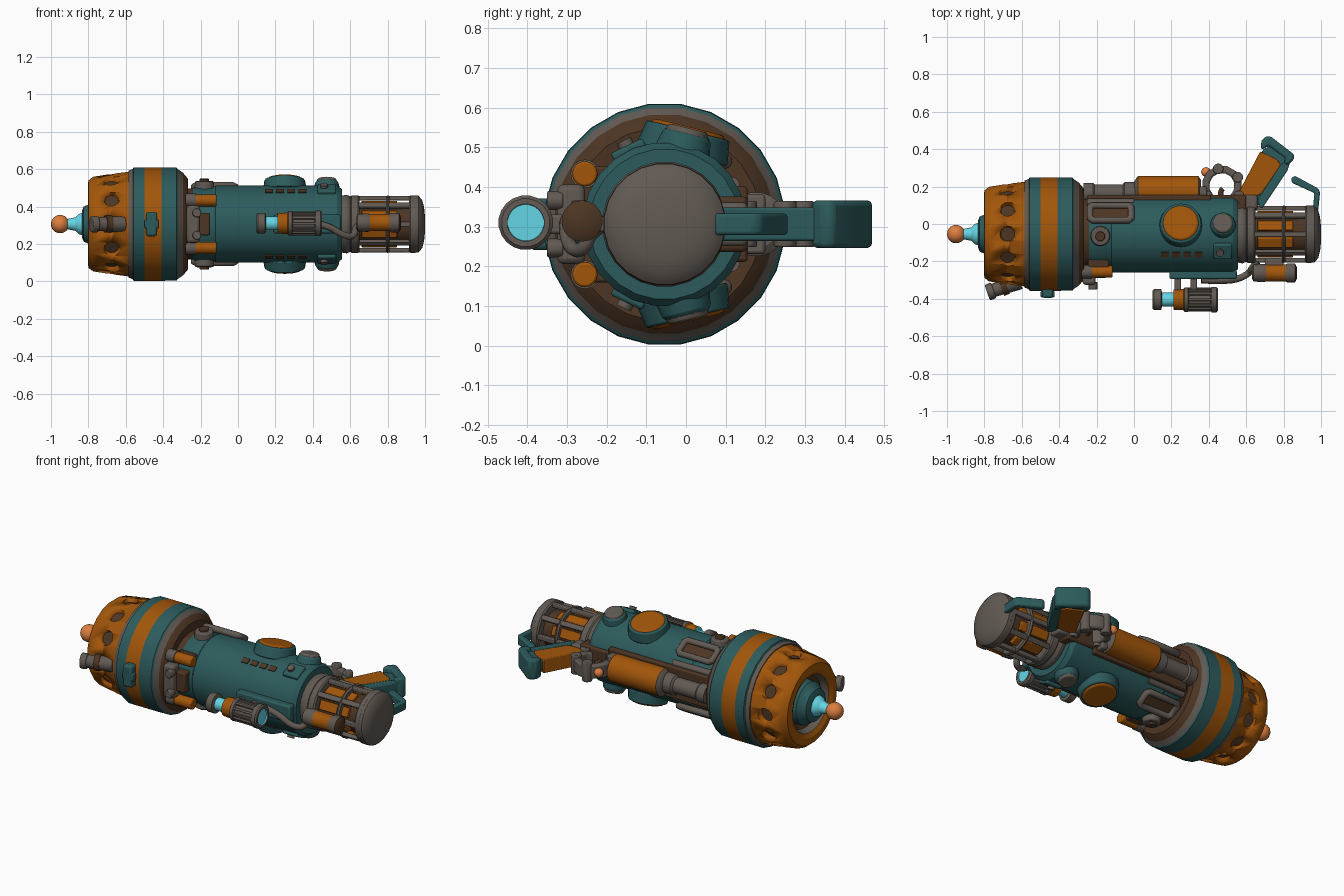
import bpy, bmesh, math
from mathutils import Vector, Matrix

if "Cube" in bpy.data.objects:
    bpy.data.objects.remove(bpy.data.objects["Cube"])

CY, CZ = -0.054, 0.306          # main axis runs along x through here

def mat(name, c):
    m = bpy.data.materials.new(name)
    m.diffuse_color = (*c, 1)
    m.use_nodes = True
    m.node_tree.nodes["Principled BSDF"].inputs["Base Color"].default_value = m.diffuse_color
    return m

ORANGE = mat("orange", (.36, .092, .003))
TEAL = mat("teal", (.026, .105, .108))
GREY = mat("warm_grey", (.122, .102, .087))
BROWN = mat("dark_brown", (.075, .036, .017))
CYAN = mat("cyan_glow", (.13, .66, .78))
BALL = mat("light_orange", (.72, .21, .05))

def finish(name, bm, mats, bevel=0, angle=32):
    bmesh.ops.recalc_face_normals(bm, faces=bm.faces[:])
    me = bpy.data.meshes.new(name)
    bm.to_mesh(me)
    bm.free()
    for m in mats:
        me.materials.append(m)
    ob = bpy.data.objects.new(name, me)
    bpy.context.collection.objects.link(ob)
    if bevel:
        b = ob.modifiers.new("bevel", 'BEVEL')
        b.width, b.segments, b.limit_method = bevel, 2, 'ANGLE'
    bpy.ops.object.select_all(action='DESELECT')
    bpy.context.view_layer.objects.active = ob
    ob.select_set(True)
    bpy.ops.object.shade_smooth_by_angle(angle=math.radians(angle))
    return ob

def lathe(name, prof, mats, c=(CY, CZ), n=24):
    """Revolve (x, r) points around x; one material per profile segment."""
    bm = bmesh.new()
    used = list(dict.fromkeys(mats))
    rings = []
    for x, r in prof:
        rings.append([bm.verts.new((x, c[0] + r * math.cos((i + .5) * math.tau / n),
                                    c[1] + r * math.sin((i + .5) * math.tau / n))) for i in range(n)])
    for k in range(len(prof) - 1):
        for i in range(n):
            j = (i + 1) % n
            f = bm.faces.new((rings[k][i], rings[k][j], rings[k + 1][j], rings[k + 1][i]))
            f.material_index = used.index(mats[k])
    for ring, m in ((rings[0], mats[0]), (rings[-1], mats[-1])):
        bm.faces.new(ring).material_index = used.index(m)
    return finish(name, bm, used)

def cyl(name, p0, p1, r0, m, r1=None, n=20, bevel=0):
    p0, p1 = Vector(p0), Vector(p1)
    bm = bmesh.new()
    bmesh.ops.create_cone(bm, cap_ends=True, segments=n, radius1=r0,
                          radius2=r0 if r1 is None else r1, depth=(p1 - p0).length)
    q = (p1 - p0).to_track_quat('Z', 'Y').to_matrix().to_4x4()
    bm.transform(Matrix.Translation((p0 + p1) / 2) @ q)
    return finish(name, bm, [m], bevel)

def box(name, c, s, m, bevel=.008, rot=None):
    bm = bmesh.new()
    bmesh.ops.create_cube(bm, size=1)
    R = rot.to_4x4() if rot else Matrix()
    bm.transform(Matrix.Translation(c) @ R @ Matrix.Diagonal((*s, 1)))
    return finish(name, bm, [m], bevel)

def ball(name, c, r, m):
    bm = bmesh.new()
    bmesh.ops.create_uvsphere(bm, u_segments=20, v_segments=12, radius=r)
    bm.transform(Matrix.Translation(c))
    return finish(name, bm, [m])

def prism(name, pts, half, m, bevel=.01, hole=None):
    """Extrude an xy outline along z; hole is a matching inner outline."""
    bm = bmesh.new()
    vs = [bm.verts.new((x, y, CZ - half)) for x, y in pts]
    if hole:
        hs = [bm.verts.new((x, y, CZ - half)) for x, y in hole]
        fs = [bm.faces.new((vs[i - 1], vs[i], hs[i], hs[i - 1])) for i in range(len(vs))]
    else:
        fs = [bm.faces.new(vs)]
    top = bmesh.ops.extrude_face_region(bm, geom=fs)['geom']
    bmesh.ops.translate(bm, verts=[v for v in top if isinstance(v, bmesh.types.BMVert)], vec=(0, 0, 2 * half))
    return finish(name, bm, [m], bevel)

def tube(name, pts, r, m, cyclic=False):
    cu = bpy.data.curves.new(name, 'CURVE')
    cu.dimensions, cu.bevel_depth, cu.bevel_resolution, cu.use_fill_caps = '3D', r, 3, True
    sp = cu.splines.new('POLY' if cyclic else 'NURBS')
    sp.points.add(len(pts) - 1)
    for p, co in zip(sp.points, pts):
        p.co = (*co, 1)
    sp.use_cyclic_u = cyclic
    if not cyclic:
        sp.use_endpoint_u, sp.order_u = True, 3
    cu.materials.append(m)
    bpy.context.collection.objects.link(bpy.data.objects.new(name, cu))

def rad(x, a, r):
    """Point at distance r from the axis; a in degrees from +y towards +z."""
    a = math.radians(a)
    return Vector((x, CY + r * math.cos(a), CZ + r * math.sin(a)))

def turn(a):
    return Matrix.Rotation(math.radians(a), 3, 'X')

# muzzle with a ring of round vents
muzzle = lathe("muzzle_shell", [(-.73, .12), (-.75, .155), (-.79, .17), (-.803, .195), (-.80, .235), (-.775, .255),
               (-.68, .27), (-.57, .284), (-.57, .12)], [BROWN, GREY] + [ORANGE] * 6)
cutter = bmesh.new()
for k in range(12):
    d = rad(0, 30 * k, 1) - Vector((0, CY, CZ))
    M = Matrix.Translation(rad(-.675, 30 * k, .262)) @ d.to_track_quat('Z', 'Y').to_matrix().to_4x4()
    bmesh.ops.create_cone(cutter, cap_ends=True, segments=14, radius1=.036, radius2=.048, depth=.06, matrix=M)
    cyl("muzzle_vent", rad(-.675, 30 * k, .225), rad(-.675, 30 * k, .241), .041, BROWN, n=14)
cut = finish("vent_cutter", cutter, [ORANGE])
cut.hide_render = True
bo = muzzle.modifiers.new("vents", 'BOOLEAN')
bo.object, bo.solver = cut, 'EXACT'
bpy.context.view_layer.objects.active = muzzle
bpy.ops.object.modifier_apply(modifier="vents")
bpy.data.objects.remove(cut)
lathe("muzzle_hub", [(-.70, .13), (-.78, .125), (-.80, .105), (-.825, .095), (-.835, .07)], [TEAL] * 4)
lathe("glow_cone", [(-.82, .065), (-.85, .055), (-.87, .036), (-.92, .026)], [CYAN] * 3)
ball("tip_ball", (-.951, CY, CZ), .049, BALL)

# striped drum
lathe("drum", [(-.585, .27), (-.585, .288), (-.562, .298), (-.558, .306), (-.50, .306), (-.41, .306), (-.328, .304),
               (-.322, .296), (-.295, .278), (-.268, .245), (-.275, .19)],
      [GREY, GREY, TEAL, TEAL, ORANGE, TEAL, TEAL, GREY, BROWN, BROWN])

# main body and rear collar
lathe("body", [(-.30, .192), (-.24, .192), (-.225, .2), (-.13, .2), (-.12, .207), (.53, .207), (.555, .19), (.555, .12)],
      [BROWN, TEAL, TEAL, TEAL, TEAL, TEAL, TEAL])
lathe("rear_collar", [(.54, .15), (.58, .158), (.60, .15), (.62, .112), (.96, .105)], [GREY, GREY, BROWN, BROWN])

# rear cage: rings, bars, orange slats and cap
for x0, x1 in ((.60, .65), (.79, .81), (.915, .955)):
    lathe("cage_ring", [(x0, .11), (x0, .148), (x0 + .008, .155), (x1 - .008, .155), (x1, .148), (x1, .11)], [GREY] * 5)
for k in range(8):
    a = 45 * k
    box("cage_bar", rad(.78, a, .139), (.32, .024, .03), GREY, .005, turn(a))
    box("cage_slat", rad(.755, a + 22.5, .112), (.19, .026, .055), ORANGE, .004, turn(a + 22.5))
lathe("end_cap", [(.945, .155), (.965, .153), (.972, .145), (.985, .128), (.995, .09), (1.0, .04)], [GREY] * 5)

# details mirrored on top and underside
for s in (1, -1):
    a = 76 * s
    cyl("round_panel_rim", rad(.25, a, .18), rad(.25, a, .244), .118, TEAL, .108, 24, .006)
    cyl("round_panel", rad(.25, a, .22), rad(.25, a, .253), .104, ORANGE, .092, 24, .008)
    cyl("rear_dome", rad(.475, a, .17), rad(.475, a, .238), .075, TEAL, .06, 20, .012)
    cyl("rear_dome_plate", rad(.475, a, .22), rad(.475, a, .25), .06, GREY, .05, 16, .006)
    cyl("gauge", rad(-.18, 93 * s, .17), rad(-.18, 93 * s, .23), .056, GREY, .05, 18, .006)
    cyl("gauge_knob", rad(-.18, 93 * s, .22), rad(-.18, 93 * s, .243), .026, BROWN, n=14, bevel=.004)
    # slotted frame
    b = 58 * s
    R = turn(b)
    corners = [(-.11, -.032), (-.095, -.046), (.095, -.046), (.11, -.032),
               (.11, .032), (.095, .046), (-.095, .046), (-.11, .032)]
    tube("slot_frame", [rad(-.125, b, .215) + R @ Vector((u, 0, v)) for u, v in corners], .019, GREY, True)
    box("slot_floor", rad(-.125, b, .195), (.2, .03, .08), BROWN, 0, R)
    # vent squares and small lid
    for k in range(4):
        box("vent_square", rad(.165 + .06 * k, 122 * s, .205), (.042, .012, .032), BROWN, 0, turn(122 * s))
    box("small_lid", rad(.475, 116 * s, .205), (.1, .03, .09), TEAL, .008, turn(116 * s))
    cyl("lid_button", rad(.46, 116 * s, .2), rad(.46, 116 * s, .235), .02, GREY, n=12)
    # pegs behind the drum
    z = CZ + .127 * s
    cyl("orange_peg", (-.25, -.255, z), (-.115, -.255, z), .032, ORANGE, n=16, bevel=.006)
    cyl("peg_sleeve", (-.28, -.255, z), (-.225, -.255, z), .036, GREY, n=16)
    box("peg_mount", (-.19, -.22, z), (.11, .06, .04), BROWN)
    cyl("side_clamp_pin", (-.22, -.31, CZ + .06 * s), (-.22, -.35, CZ + .06 * s), .024, GREY, n=12, bevel=.004)

# clamp behind the drum on the near side
box("side_clamp", (-.24, -.29, CZ), (.07, .07, .2), GREY, .015)
box("side_clamp_foot", (-.2, -.25, CZ), (.1, .08, .12), BROWN)
# muzzle sight and drum clip
cyl("sight_tube", (-.78, -.365, CZ), (-.61, -.305, CZ), .034, GREY, .045, 16, .006)
cyl("sight_lip", (-.785, -.367, CZ), (-.75, -.355, CZ), .044, GREY, n=16, bevel=.006)
cyl("sight_band", (-.71, -.341, CZ), (-.68, -.33, CZ), .046, BROWN, n=16)
box("drum_clip", (-.462, -.365, CZ), (.06, .06, .13), TEAL, .012)
box("drum_clip_latch", (-.462, -.375, CZ), (.075, .035, .05), TEAL, .008)

# side scope with mount and hose
SC = (-.404, CZ + .004)
lathe("scope", [(.10, .03), (.10, .05), (.107, .056), (.145, .056), (.15, .037), (.21, .037), (.21, .055), (.265, .058),
                (.27, .066), (.29, .066), (.295, .054), (.41, .054), (.415, .069), (.44, .069), (.448, .061), (.448, .047),
                (.44, .046)],
      [GREY] * 4 + [CYAN, CYAN, ORANGE, ORANGE] + [GREY] * 7 + [CYAN], SC, 20)
for k in range(12):
    t = k * math.tau / 12
    box("scope_rib", (.352, SC[0] + .056 * math.cos(t), SC[1] + .056 * math.sin(t)), (.13, .016, .014), GREY, .003, turn(30 * k))
box("scope_rail", (.37, -.27, CZ), (.36, .05, .10), TEAL, .01)
for x in (.235, .32):
    box("scope_post", (x, -.325, CZ), (.035, .10, .05), GREY)
tube("hose", [(.36, -.30, CZ + .01), (.47, -.305, CZ), (.56, -.295, CZ - .06), (.62, -.26, CZ - .07), (.63, -.235, CZ - .01), (.66, -.20, CZ)], .018, GREY)

# small canister beside the cage
lathe("canister", [(.63, .03), (.64, .046), (.69, .05), (.705, .046), (.81, .046), (.82, .052), (.86, .052), (.872, .03)],
      [GREY, GREY, GREY, ORANGE, GREY, GREY, BROWN], (-.262, CZ + .008), 18)
box("canister_mount", (.75, -.215, CZ), (.1, .06, .04), GREY)

# tanks on the far side
box("tank_bed", (.08, .115, CZ), (.66, .08, .19), BROWN)
lathe("orange_tank", [(.0, .05), (.012, .07), (.022, .081), (.345, .081), (.358, .06)], [GREY, GREY, ORANGE, GREY], (.176, CZ), 20)
lathe("grey_tank", [(-.27, .055), (-.22, .055), (-.21, .047), (-.06, .047), (-.05, .06), (.01, .06)], [GREY] * 5, (.166, CZ), 18)
for s in (1, -1):
    cyl("tank_pipe", (-.25, .115, CZ + .1 * s), (.0, .115, CZ + .1 * s), .02, GREY, n=12)
    box("tank_strap", (.37, .15, CZ + .04 * s), (.04, .10, .07), GREY)

# trigger guard, mechanism and trigger
box("mechanism", (.48, .11, CZ), (.24, .09, .14), BROWN, .012)
def ring(r):
    return [(.47 + r * math.cos((t + .5) * math.tau / 12), .205 + r * math.sin((t + .5) * math.tau / 12)) for t in range(12)]
prism("trigger_guard", ring(.108), .042, GREY, .01, ring(.068))
for x, y in ((.39, .15), (.45, .295), (.555, .25), (.56, .15)):
    cyl("guard_bolt", (x, y, CZ - .058), (x, y, CZ + .058), .029, GREY, n=12, bevel=.005)
tube("trigger", [(.47, .14, CZ), (.455, .17, CZ), (.475, .19, CZ)], .014, BROWN)
ball("safety_ball", (.385, .278, CZ), .026, BALL)

# grip
prism("grip_frame", [(.545, .09), (.545, .165), (.60, .20), (.69, .40), (.76, .43), (.84, .345), (.815, .29), (.685, .10)], .034, TEAL)
prism("grip_panel", [(.555, .16), (.675, .388), (.765, .345), (.785, .315), (.68, .16), (.63, .14)], .041, ORANGE, .004)
prism("grip_spine", [(.675, .085), (.66, .13), (.785, .32), (.84, .345), (.82, .285), (.69, .09)], .042, TEAL, .006)
prism("grip_butt", [(.68, .445), (.71, .472), (.735, .465), (.858, .37), (.855, .345), (.825, .315), (.80, .325), (.812, .352), (.72, .418), (.68, .395)], .06, TEAL, .014)
box("grip_root", (.61, .115, CZ), (.10, .08, .11), GREY, .012)

# rear hook
prism("rear_hook", [(.955, .07), (.965, .165), (.845, .22), (.84, .245), (.86, .258), (.985, .19), (.995, .17), (.985, .07)], .027, TEAL, .008)
